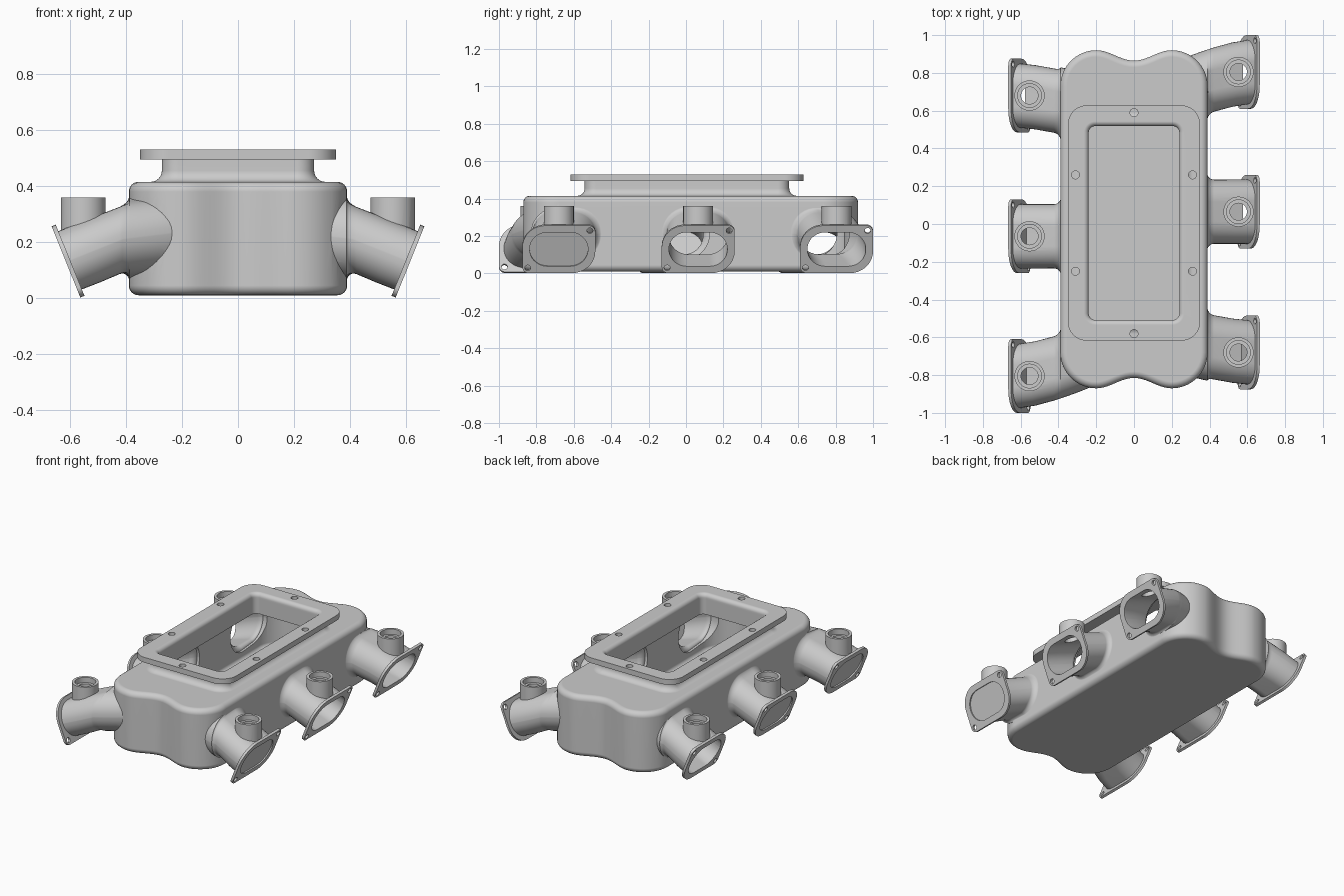
import bpy, bmesh
from math import sin, cos, pi, radians, hypot

if "Cube" in bpy.data.objects:
    bpy.data.objects.remove(bpy.data.objects["Cube"])

# ---------- helpers ----------
def loft(name, rings):
    """Closed solid through rings that all have the same number of points."""
    bm = bmesh.new()
    vs = [[bm.verts.new(p) for p in r] for r in rings]
    n = len(vs[0])
    for a, b in zip(vs, vs[1:]):
        for i in range(n):
            bm.faces.new((a[i], a[(i + 1) % n], b[(i + 1) % n], b[i]))
    bm.faces.new(vs[0][::-1])
    bm.faces.new(vs[-1])
    bmesh.ops.recalc_face_normals(bm, faces=bm.faces)
    me = bpy.data.meshes.new(name)
    bm.to_mesh(me)
    bm.free()
    ob = bpy.data.objects.new(name, me)
    bpy.context.collection.objects.link(ob)
    return ob

def rrect(hw, hh, radii, n=9):
    """Rounded rectangle, corner radii in order ++, -+, --, +-."""
    pts = []
    for q, (sx, sy) in enumerate(((1, 1), (-1, 1), (-1, -1), (1, -1))):
        r = radii[q]
        for i in range(n + 1):
            a = (q + i / n) * pi / 2
            pts.append((sx * (hw - r) + r * cos(a), sy * (hh - r) + r * sin(a)))
    return pts

def flat(pts, z, dy=0.0):
    return [(x, y + dy, z) for x, y in pts]

def cylinder(name, x, y, z0, z1, r):
    c = [(x + r * cos(i * pi / 16), y + r * sin(i * pi / 16)) for i in range(32)]
    return loft(name, [flat(c, z0), flat(c, z1)])

def combine(ob, others, op):
    """Apply booleans and remove the helper solids."""
    bpy.context.view_layer.objects.active = ob
    for o in others:
        m = ob.modifiers.new("bool", 'BOOLEAN')
        m.operation, m.solver, m.object = op, 'EXACT', o
        bpy.ops.object.modifier_apply(modifier=m.name)
        bpy.data.objects.remove(o)

def finish(ob):
    bpy.ops.object.select_all(action='DESELECT')
    ob.select_set(True)
    bpy.context.view_layer.objects.active = ob
    bpy.ops.object.shade_smooth_by_angle(angle=radians(35))
    m = ob.modifiers.new("normals", 'WEIGHTED_NORMAL')
    m.keep_sharp = True

# ---------- plenum box with lobed ends ----------
def outline(off):
    half = [(0.2 + 0.19 * cos(i * pi / 20), 0.705 + 0.19 * sin(i * pi / 20)) for i in range(11)]
    for i in range(1, 20):
        x = 0.2 - 0.02 * i
        half.append((x, 0.8675 - 0.0275 * cos(pi * x / 0.2)))
    half += [(-x, y) for x, y in half[10::-1]]
    pts = half + [(-x, -y) for x, y in half]
    out = []
    for i, (x, y) in enumerate(pts):
        ax, ay = pts[i - 1]
        bx, by = pts[(i + 1) % len(pts)]
        tx, ty = bx - ax, by - ay
        d = hypot(tx, ty)
        out.append((x + off * ty / d, y - off * tx / d))
    return out

def box(name, z0, z1, off, r):
    rings = []
    for i in range(7):
        a = i / 6 * pi / 2
        rings.append(flat(outline(off - r * (1 - sin(a))), z0 + r * (1 - cos(a)), 0.025))
    for i in range(7):
        a = i / 6 * pi / 2
        rings.append(flat(outline(off - r * (1 - cos(a))), z1 - r * (1 - sin(a)), 0.025))
    return loft(name, rings)

# ---------- top neck and opening ----------
CY = 0.005

def neck():
    rings = [flat(rrect(0.312, 0.587, [0.1] * 4), 0.40, CY)]
    for i in range(7):
        a = (1 - i / 6) * pi / 2
        d = 0.04 * (1 - cos(a))
        rings.append(flat(rrect(0.272 + d, 0.547 + d, [0.06 + d] * 4), 0.415 + 0.04 * (1 - sin(a)), CY))
    rings.append(flat(rrect(0.272, 0.547, [0.06] * 4), 0.495, CY))
    return loft("neck", rings)

def opening():
    rings = [flat(rrect(0.24, 0.513, [0.035] * 4), 0.36, CY)]
    for i in range(7):
        a = i / 6 * pi / 2
        d = 0.026 * (1 - cos(a))
        rings.append(flat(rrect(0.24 + d, 0.513 + d, [0.035 + d] * 4), 0.504 + 0.026 * sin(a), CY))
    rings.append(flat(rrect(0.266, 0.539, [0.061] * 4), 0.56, CY))
    return loft("opening", rings)

# ---------- runners ----------
TILT = radians(22)
PX, PZ = 0.607, 0.132

def axis_z(x):
    return PZ + 0.4 * (PX - max(x, 0.41)) + 0.12 * max(0, 0.41 - x)

def runner(name, s, y0, inset):
    side = 1 if y0 > 0 else -1
    far, mid = abs(y0) > 0.75, abs(y0) < 0.2
    bend = 0 if mid else 0.12 if far else 0.08
    w_out = 1 if mid else 0 if far else 0.4
    secs = [(0.67, 22, 0.112, 0)] if inset else []
    secs += [(PX, 22, 0.112, 0), (0.52, 14, 0.114, 0)]
    for i in range(7):
        a = i / 6 * pi / 2
        secs.append((0.388 + 0.035 * (1 - sin(a)), 0, 0.12, 0.035 * (1 - cos(a))))
    if mid:
        secs.append((0.3 if inset else 0.376, 0, 0.12, 0.035))
    else:
        secs += [(0.34, 0, 0.12, 0.035), (0.28, 0, 0.12, 0.035), (0.2, 0, 0.12, 0.035)]
    rings = []
    for x, t, hh, d in secs:
        hw, h = 0.17 - inset, hh - inset
        yc = y0 - side * bend * (max(0, PX - x) / 0.4) ** 1.4
        ring = []
        for (u, v), (U, V) in zip(rrect(hw, h, [h * 0.98] * 4),
                                  rrect(hw + d, h + d, [(h + d) * 0.98] * 4)):
            g = (1 - side * u / hw) / 2
            w = w_out + (1 - w_out) * g * g * (3 - 2 * g)
            u, v = u + (U - u) * w, v + (V - v) * w
            ring.append((s * (x + v * sin(radians(t))), yc + u, axis_z(x) + v * cos(radians(t))))
        rings.append(ring)
    return loft(name, rings)

def port_plate(name, s, y0, pts, d0, d1):
    """Prism on the tilted port face, from depth d0 to d1 along the port axis."""
    return loft(name, [[(s * (PX + d * cos(TILT) + v * sin(TILT)), y0 + u,
                         PZ - d * sin(TILT) + v * cos(TILT)) for u, v in pts] for d in (d0, d1)])

ports = [(s, s * y) for s in (1, -1) for y in (0.805, 0.065, -0.68)]

# ---------- hollow casting ----------
casting = box("plenum_casting", 0.01, 0.415, 0, 0.035)
solids, voids = [neck()], [box("inner_box", 0.03, 0.395, -0.02, 0.025), opening()]
for s, y in ports:
    solids += [runner("runner", s, y, 0), cylinder("boss", s * 0.553, y, 0.2, 0.36, 0.08)]
    voids += [runner("runner_bore", s, y, 0.014),
              cylinder("boss_bore", s * 0.553, y, 0.16, 0.4, 0.045),
              cylinder("boss_counterbore", s * 0.553, y, 0.325, 0.4, 0.063)]
combine(casting, solids, 'UNION')
combine(casting, voids, 'DIFFERENCE')
finish(casting)

# ---------- top flange with bolt holes ----------
top = loft("top_flange", [flat(rrect(0.35, 0.623, [0.1] * 4), z, CY) for z in (0.495, 0.53)])
bolts = [(0, 0.59), (0, -0.58), (0.31, 0.26), (-0.31, 0.26), (0.31, -0.25), (-0.31, -0.25)]
combine(top, [opening()] + [cylinder("bolt", x, y, 0.45, 0.6, 0.021) for x, y in bolts], 'DIFFERENCE')
finish(top)

# ---------- port flanges with two diagonal ears ----------
hole = [(0.016 * cos(i * pi / 10), 0.016 * sin(i * pi / 10)) for i in range(20)]
for i, (s, y) in enumerate(ports):
    plate = port_plate(f"port_flange_{i + 1}", s, y,
                       rrect(0.195, 0.137, [0.035, 0.125, 0.035, 0.125]), -0.008, 0.008)
    cuts = [runner("runner_bore", s, y, 0.014)]
    for k in (1, -1):
        cuts.append(port_plate("ear_hole", s, y, [(u + k * 0.166, v + k * 0.107) for u, v in hole], -0.05, 0.05))
    combine(plate, cuts, 'DIFFERENCE')
    finish(plate)
